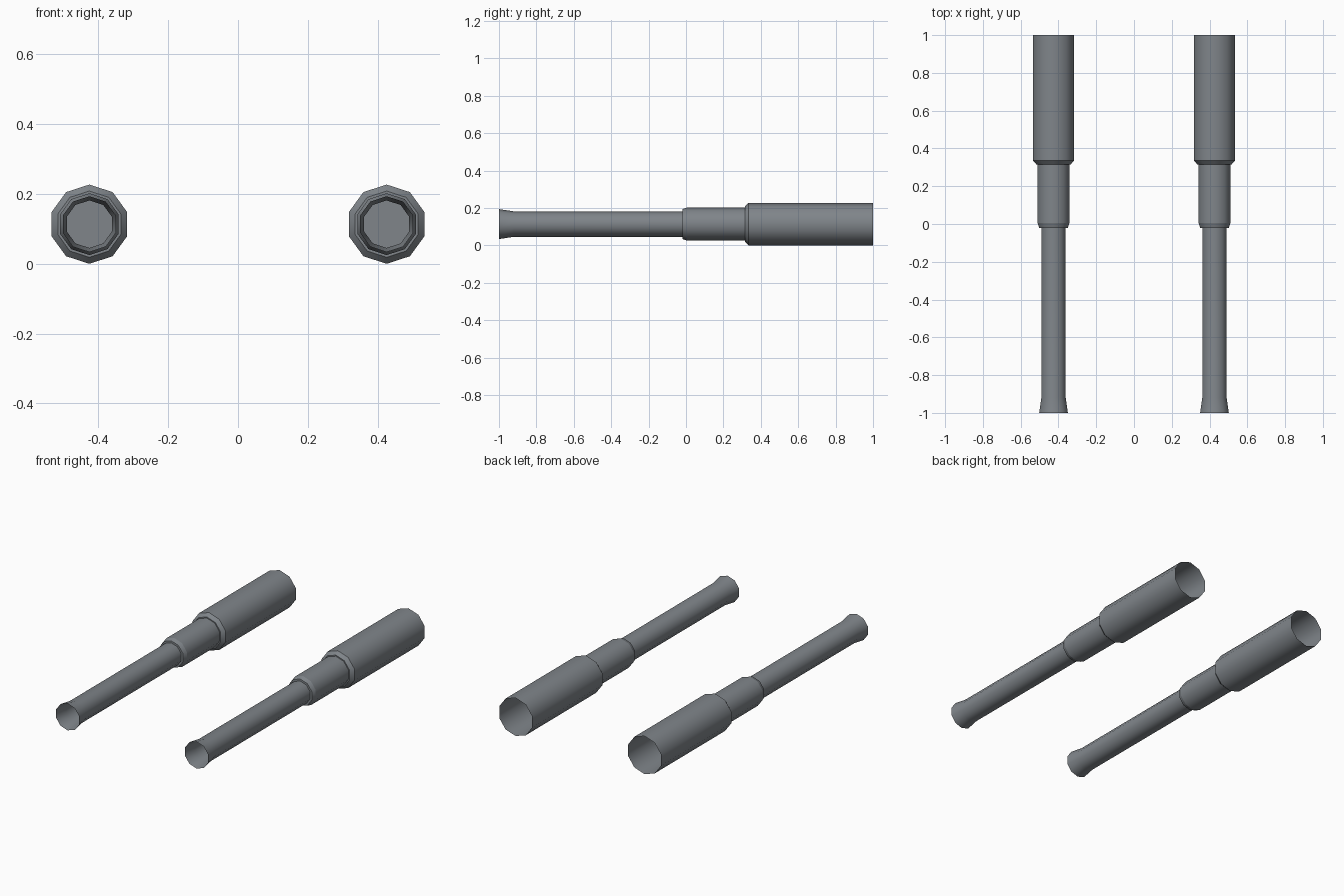
import bpy, bmesh, math

if "Cube" in bpy.data.objects:
    bpy.data.objects.remove(bpy.data.objects["Cube"])

SIDES = 10
X, Z = 0.426, 0.1135

# (y, radius) along the tube, from flared muzzle to wide breech
PROFILE = [(-1.0, 0.08), (-0.92, 0.068), (-0.02, 0.068), (-0.02, 0.08),
           (0.005, 0.0885), (0.315, 0.0885), (0.315, 0.095),
           (0.335, 0.1135), (1.0, 0.1135)]
PLUG_RING = 2     # the bore is blocked deep inside at this ring
FIRST_STEP = 2    # rings from here on have crisp edges

# dark gunmetal
steel = bpy.data.materials.new("dark_steel")
steel.diffuse_color = (0.215, 0.235, 0.255, 1)
steel.use_nodes = True
steel.node_tree.nodes["Principled BSDF"].inputs["Base Color"].default_value = steel.diffuse_color


def barrel(name, x):
    bm = bmesh.new()
    rings = []
    for y, r in PROFILE:
        ring = []
        for i in range(SIDES):
            a = math.pi / 2 + 2 * math.pi * i / SIDES
            ring.append(bm.verts.new((r * math.cos(a), y, r * math.sin(a))))
        rings.append(ring)
    # thin open-ended wall
    for a, b in zip(rings, rings[1:]):
        for i in range(SIDES):
            j = (i + 1) % SIDES
            bm.faces.new((a[i], a[j], b[j], b[i])).smooth = True
    # inner plug
    bm.faces.new(rings[PLUG_RING])
    # crisp step edges
    for ring in rings[FIRST_STEP:]:
        for i in range(SIDES):
            bm.edges.get((ring[i], ring[(i + 1) % SIDES])).smooth = False
    mesh = bpy.data.meshes.new(name)
    bm.to_mesh(mesh)
    bm.free()
    mesh.materials.append(steel)
    obj = bpy.data.objects.new(name, mesh)
    obj.location = (x, 0, Z)
    bpy.context.collection.objects.link(obj)


barrel("left_barrel", -X)
barrel("right_barrel", X)
